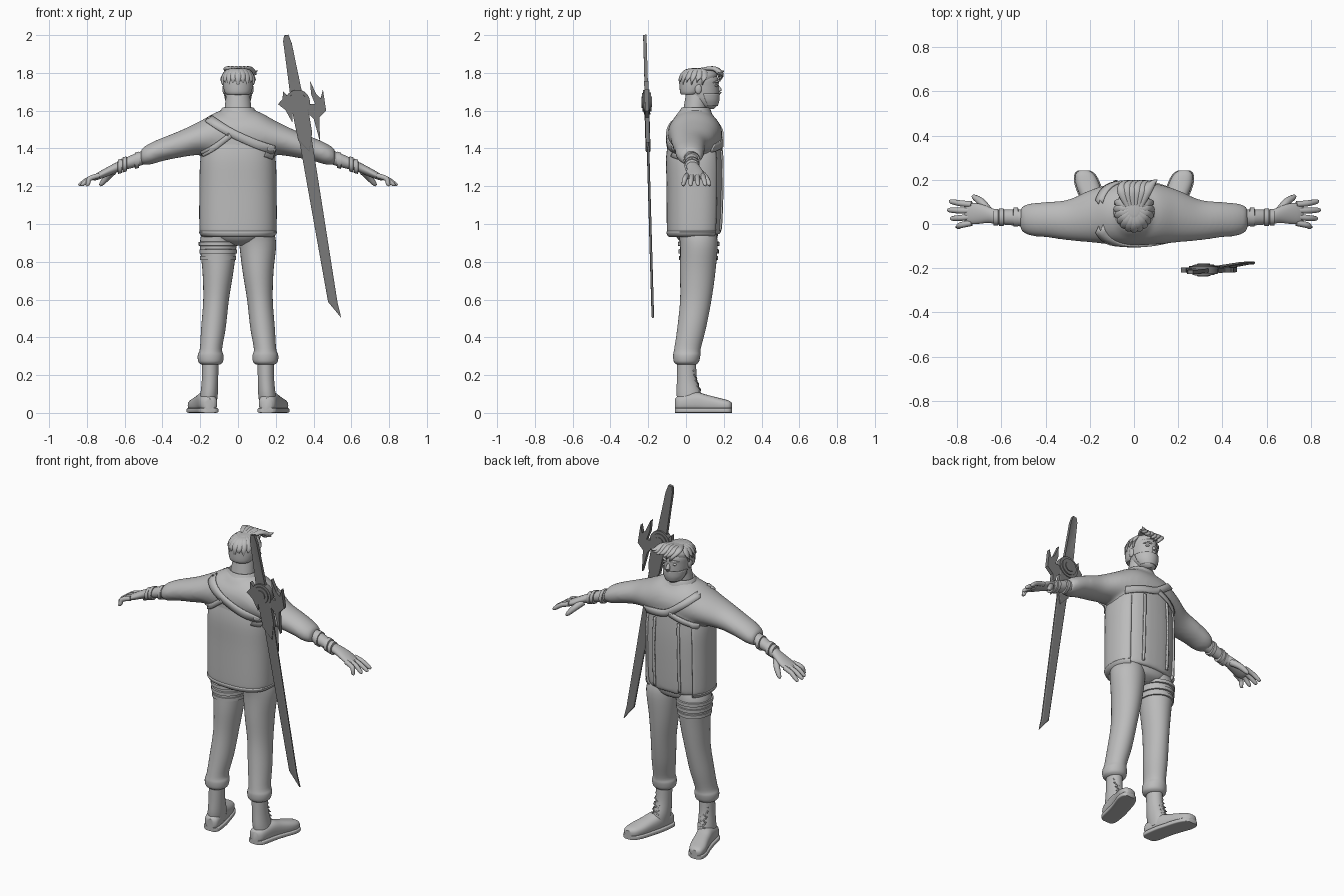
import bpy, bmesh, math
from mathutils import Vector
from mathutils.bvhtree import BVHTree

cube = bpy.data.objects.get("Cube")
if cube:
    bpy.data.objects.remove(cube, do_unlink=True)


def material(name, value):
    m = bpy.data.materials.new(name)
    m.use_nodes = True
    color = (value, value, value, 1)
    m.diffuse_color = color
    m.node_tree.nodes["Principled BSDF"].inputs["Base Color"].default_value = color
    return m


GREY = material("light grey", 0.5)
METAL = material("dark grey metal", 0.2)
SIDES = (("left", 1), ("right", -1))


def finish(name, bm, mat=GREY, angle=40):
    bmesh.ops.recalc_face_normals(bm, faces=bm.faces)
    mesh = bpy.data.meshes.new(name)
    bm.to_mesh(mesh)
    bm.free()
    ob = bpy.data.objects.new(name, mesh)
    bpy.context.collection.objects.link(ob)
    mesh.materials.append(mat)
    for o in bpy.context.selected_objects:
        o.select_set(False)
    ob.select_set(True)
    bpy.context.view_layer.objects.active = ob
    bpy.ops.object.shade_smooth_by_angle(angle=math.radians(angle))
    return ob


def smooth_rows(rows, sub=4):
    """Catmull-Rom interpolation of equally long tuples."""
    out = []
    for i in range(len(rows) - 1):
        quad = [rows[max(i - 1, 0)], rows[i], rows[i + 1], rows[min(i + 2, len(rows) - 1)]]
        for k in range(sub):
            t = k / sub
            out.append([b + (c - a) * t / 2 + (a - 2.5 * b + 2 * c - d / 2) * t * t
                        + (1.5 * (b - c) + (d - a) / 2) * t ** 3 for a, b, c, d in zip(*quad)])
    return out + [list(rows[-1])]


def loft(name, rings, axis="z", s=1, power=2, n=32, gap=None, mid=90, sub=4):
    """Rings are (position, centre a, centre b, radius a, radius b); gap opens an arc at angle mid."""
    bm, rows = bmesh.new(), []
    for t, a, b, ra, rb in smooth_rows(rings, sub):
        row = []
        for i in range(n):
            g = gap or 0
            span = (360 - 2 * g) / (n - 1 if gap else n)
            w = math.radians(mid + g + i * span)
            c, d = math.cos(w), math.sin(w)
            p = a + ra * math.copysign(abs(c) ** (2 / power), c)
            q = b + rb * math.copysign(abs(d) ** (2 / power), d)
            co = {"z": (p, q, t), "x": (t, p, q), "y": (p, t, q)}[axis]
            row.append(bm.verts.new((co[0] * s, co[1], co[2])))
        rows.append(row)
    for r0, r1 in zip(rows, rows[1:]):
        for i in range(n - 1 if gap else n):
            j = (i + 1) % n
            bm.faces.new((r0[i], r0[j], r1[j], r1[i]))
    if not gap:
        bm.faces.new(rows[0])
        bm.faces.new(rows[-1])
    return finish(name, bm)


def tube(name, points, radii, s=1, mat=GREY, n=10, flat=1):
    """Tapered round strand through the points."""
    rows = smooth_rows([(*p, r) for p, r in zip(points, radii)], 5)
    bm, loops = bmesh.new(), []
    for i, (x, y, z, r) in enumerate(rows):
        nxt, prv = rows[min(i + 1, len(rows) - 1)], rows[max(i - 1, 0)]
        rot = Vector((nxt[0] - prv[0], nxt[1] - prv[1], nxt[2] - prv[2])).to_track_quat("Z", "Y")
        ring = []
        for k in range(n):
            w = math.tau * k / n
            v = Vector((x, y, z)) + rot @ Vector((r * math.cos(w), r * flat * math.sin(w), 0))
            ring.append(bm.verts.new((v.x * s, v.y, v.z)))
        loops.append(ring)
    for r0, r1 in zip(loops, loops[1:]):
        for k in range(n):
            bm.faces.new((r0[k], r0[k - 1], r1[k - 1], r1[k]))
    bm.faces.new(loops[0])
    bm.faces.new(loops[-1])
    return finish(name, bm, mat, 60)


def ball(name, at, scale, mat=GREY):
    bm = bmesh.new()
    bmesh.ops.create_uvsphere(bm, u_segments=20, v_segments=12, radius=1)
    bmesh.ops.scale(bm, vec=scale, verts=bm.verts)
    bmesh.ops.translate(bm, vec=at, verts=bm.verts)
    return finish(name, bm, mat)


# Shirt torso and sleeves, fused into one smooth body
torso = loft("shirt_body", [(.945, 0, .048, .17, .125), (.97, 0, .048, .19, .14), (1.2, 0, .05, .195, .147),
                            (1.36, 0, .048, .19, .147), (1.5, 0, .045, .16, .135), (1.58, 0, .045, .1, .095),
                            (1.61, 0, .05, .08, .07)], power=2.5)
half = [(.1, .045, 1.472, .138, .126), (.2, .035, 1.455, .118, .09), (.3, .018, 1.425, .092, .072),
        (.4, .02, 1.395, .08, .062), (.46, .02, 1.373, .075, .058), (.5, .022, 1.36, .062, .047),
        (.515, .025, 1.355, .045, .037)]
sleeves = loft("sleeves", [(-r[0], *r[1:]) for r in reversed(half)]
               + [(0, .047, 1.475, .145, .13)] + half, axis="x")
torso.select_set(True)
bpy.context.view_layer.objects.active = torso
bpy.ops.object.join()
rem = torso.modifiers.new("fuse", "REMESH")
rem.mode, rem.voxel_size, rem.use_smooth_shade = "VOXEL", .011, True
relax = torso.modifiers.new("relax", "SMOOTH")
relax.factor, relax.iterations = .5, 8

# Open jacket shell
jacket = loft("jacket", [(.93, 0, .045, .18, .132), (.955, 0, .046, .2, .145), (1.0, 0, .048, .205, .15),
                         (1.2, 0, .05, .204, .153), (1.36, 0, .048, .197, .153), (1.48, 0, .045, .16, .13)],
              power=2.5, gap=46, n=48)
jacket.modifiers.new("cloth", "SOLIDIFY").thickness = .014
loft("jacket_hem", [(.93, 0, .045, .18, .132), (.94, 0, .045, .197, .144), (.958, 0, .046, .207, .15),
                    (.966, 0, .046, .195, .14)], power=2.5, gap=46, n=48)

# Harness straps and placket laid on the clothing
bpy.context.view_layer.update()
deps = bpy.context.evaluated_depsgraph_get()
trees = [BVHTree.FromObject(o, deps) for o in (torso, jacket)]


def ribbon(name, path, side, width):
    bm, rows = bmesh.new(), []
    pts = [Vector(p) for p in smooth_rows(path, 8)]
    for i, p in enumerate(pts):
        d = (pts[min(i + 1, len(pts) - 1)] - pts[max(i - 1, 0)]).normalized()
        row = []
        for k in (-1, 0, 1):
            q = p + Vector((-d.y, d.x)) * width * k / 2
            hits = [t.ray_cast(Vector((q.x, side, q.y)), Vector((0, -side, 0)))[0] for t in trees]
            hits = [h.y * side for h in hits if h]
            row.append(bm.verts.new((q.x, side * (max(hits) + .004), q.y)) if hits else None)
        rows.append(row)
    for r0, r1 in zip(rows, rows[1:]):
        for k in (0, 1):
            quad = (r0[k], r0[k + 1], r1[k + 1], r1[k])
            if all(quad):
                bm.faces.new(quad)
    ob = finish(name, bm)
    ob.modifiers.new("leather", "SOLIDIFY").thickness = .01
    ob.modifiers["leather"].offset = 0


ribbon("back_strap", [(-.16, 1.56), (-.05, 1.49), (.08, 1.43), (.19, 1.39)], -1, .045)
ribbon("back_side_strap", [(-.19, 1.37), (-.12, 1.41), (-.04, 1.47)], -1, .03)
ribbon("strap_buckle", [(.15, 1.385), (.19, 1.37)], -1, .06)
ribbon("chest_strap", [(-.16, 1.56), (-.09, 1.5), (0, 1.44), (.1, 1.42), (.18, 1.4)], 1, .04)
ribbon("chest_side_strap", [(-.18, 1.38), (-.1, 1.41), (-.02, 1.44)], 1, .03)
for label, s in SIDES:
    ribbon(label + "_placket", [(.085 * s, .965), (.085 * s, 1.2), (.08 * s, 1.39)], 1, .014)

# Neck, collar, head and mask
loft("neck", [(1.56, 0, .045, .076, .068), (1.62, 0, .05, .07, .062), (1.69, 0, .06, .062, .06)])
loft("collar", [(1.585, 0, .047, .1, .09), (1.605, 0, .05, .09, .08), (1.618, 0, .05, .08, .072),
                (1.61, 0, .05, .07, .06)])
face = [(1.61, 0, .12, .022, .028), (1.625, 0, .112, .045, .05), (1.655, 0, .096, .062, .075),
        (1.69, 0, .084, .069, .089), (1.73, 0, .076, .073, .097), (1.77, 0, .073, .073, .097),
        (1.81, 0, .072, .053, .07), (1.82, 0, .072, .02, .03)]
loft("head", face)
mask = loft("face_mask", [(t, a, b, ra + .006, rb + .006) for t, a, b, ra, rb in face[1:4]], gap=95, mid=270)
mask.modifiers.new("cloth", "SOLIDIFY").thickness = .006
tube("nose", [(0, .165, 1.735), (0, .178, 1.705), (0, .17, 1.69)], (.007, .013, .008))
for label, s in SIDES:
    ball(label + "_ear", (.073 * s, .065, 1.715), (.01, .018, .027))
    ball(label + "_eye", (.032 * s, .158, 1.733), (.014, .009, .007))
    tube(label + "_brow", [(.012, .172, 1.748), (.033, .166, 1.754), (.055, .145, 1.748)], (.004, .006, .003), s)

# Hair cap with swept locks
loft("hair_cap", [(1.685, 0, .025, .06, .05), (1.7, 0, .032, .071, .064), (1.74, 0, .05, .08, .084),
                  (1.785, 0, .067, .079, .098), (1.815, 0, .072, .056, .075), (1.827, 0, .072, .02, .03)])
for i in range(13):
    w = math.radians(165 + i * 210 / 12)
    c, d = math.cos(w), math.sin(w)
    drop = 1.735 + .015 * (i % 2)
    tube("hair_lock", [(.01 * c, .075 + .01 * d, 1.822), (.055 * c, .073 + .07 * d, 1.81),
                       (.08 * c, .068 + .097 * d, 1.775), (.083 * c, .062 + .095 * d, drop)],
         (.008, .02, .018, .003), flat=.5)
for i in range(6):
    x = -.055 + .023 * i
    tube("fringe_lock", [(x * .5, .08, 1.82), (x, .15, 1.822), (x + .018, .182, 1.79 + .006 * (i % 2)),
                         (x + .04, .178, 1.755 + .008 * i)], (.012, .022, .018, .003), flat=.6)
tube("hair_spike", [(.02, .1, 1.82), (.06, .15, 1.822), (.085, .185, 1.805), (.105, .2, 1.812)],
     (.012, .02, .014, .002), flat=.6)

for label, s in SIDES:
    # Forearm, hand and bracelets
    loft(label + "_forearm_and_palm", [(.47, .025, 1.362, .042, .038), (.55, .03, 1.335, .036, .036),
                                       (.62, .032, 1.31, .033, .027), (.66, .042, 1.292, .037, .026),
                                       (.71, .047, 1.268, .047, .023), (.75, .045, 1.25, .045, .018),
                                       (.768, .044, 1.243, .034, .011)], axis="x", s=s)
    for x, z, r in ((.535, 1.34, .043), (.6, 1.318, .04), (.625, 1.308, .038)):
        loft(label + "_bracelet", [(x - .012, .031, z, r - .008, r - .008), (x - .01, .031, z, r, r),
                                   (x + .01, .031, z - .005, r, r), (x + .012, .031, z - .005, r - .008, r - .008)],
             axis="x", s=s, sub=1)
    for k, reach in enumerate((.805, .83, .842, .835)):
        y = .002 + k * .028
        tip = .01 * (k - 1.5) + y
        tube(label + "_finger", [(.735, y + .003, 1.257), (.785, (y + tip) / 2, 1.24),
                                 (reach - .01, tip, 1.212), (reach, tip, 1.203)], (.014, .0135, .011, .005), s)
    tube(label + "_thumb", [(.66, .06, 1.28), (.69, .098, 1.25), (.72, .12, 1.216), (.73, .125, 1.203)],
         (.02, .018, .013, .006), s)

    # Trouser leg with turned cuff
    loft(label + "_trouser_leg", [(.98, .09, .05, .09, .1), (.9, .104, .068, .098, .1), (.75, .106, .062, .082, .094),
                                  (.6, .116, .052, .068, .083), (.45, .13, .03, .065, .076),
                                  (.34, .143, .008, .059, .07), (.305, .145, .004, .068, .072),
                                  (.27, .145, .002, .065, .066), (.255, .145, .002, .048, .05)], s=s)

    # Boot: shaft, foot, sole and laces
    loft(label + "_boot_shaft", [(.28, .146, .003, .043, .05), (.18, .148, .005, .043, .053),
                                 (.1, .153, .015, .046, .065), (.04, .16, .02, .045, .06)], s=s)
    foot = [(-.058, .152, .045, .025, .03), (-.035, .155, .05, .045, .042), (.05, .17, .058, .05, .052),
            (.11, .187, .05, .051, .046), (.18, .21, .042, .053, .036), (.225, .222, .038, .042, .028),
            (.243, .226, .035, .02, .018)]
    loft(label + "_boot_foot", foot, axis="y", s=s, power=2.5)
    loft(label + "_boot_sole", [(y, x, .013, r + .006, .013) for y, x, z, r, h in foot], axis="y", s=s, power=6)
    for k in range(5):
        z, y = .11 + .03 * k, .088 - .01 * k
        for e in (-1, 1):
            tube(label + "_lace", [(.158 - .022 * e, y - .016, z), (.158, y - .014 + .002 * e, z + .012),
                                   (.158 + .022 * e, y - .02, z + .025)], (.004, .004, .004), s, n=6)

# Seat of the trousers and strapped thigh
loft("trouser_seat", [(.885, 0, .065, .04, .05), (.91, 0, .062, .12, .095), (.95, 0, .055, .17, .115),
                      (1.0, 0, .05, .175, .12)], power=2.4)
for z, x, r in ((.895, -.105, .103), (.855, -.105, .1), (.82, -.106, .096)):
    loft("thigh_strap", [(z - .012, x, .067, r - .012, r), (z - .01, x, .067, r, r + .007),
                         (z + .01, x, .067, r, r + .007), (z + .012, x, .067, r - .012, r)], sub=1)


# Great sword: plates in one tilted frame
def plate(name, outline, depth, ridge=0):
    bm = bmesh.new()
    f = bm.faces.new([bm.verts.new((x, -depth / 2, z)) for x, z in outline])
    top = bmesh.ops.extrude_face_region(bm, geom=[f])["geom"]
    bmesh.ops.translate(bm, vec=(0, depth, 0), verts=[v for v in top if isinstance(v, bmesh.types.BMVert)])
    if ridge:
        caps = [g for g in bm.faces if len(g.verts) == len(outline) and len(outline) > 4]
        bmesh.ops.inset_region(bm, faces=caps, thickness=ridge, depth=ridge / 3)
    return hang(finish(name, bm, METAL, 20))


def hang(ob):
    ob.location = (.315, -.208, 1.645)
    ob.rotation_euler = (.028, math.radians(-9.5), 0)
    return ob


def disc(name, radius, depth):
    return hang(tube(name, [(0, -depth / 2, 0), (0, depth / 2, 0)], (radius, radius), mat=METAL, n=32))


plate("sword_blade", [(-.026, -.05), (.044, -.05), (.034, -1.08), (.04, -1.165), (-.015, -1.07)], .008, .008)
plate("blade_collar", [(-.036, -.04), (.05, -.04), (.05, -.17), (.02, -.27), (-.03, -.2)], .022, .006)
plate("sword_handle", [(-.032, .05), (.032, .05), (.024, .25), (.022, .31), (.012, .36), (-.012, .36),
                       (-.022, .33), (-.026, .2)], .018, .006)
plate("guard_hook", [(.084, .1), (.105, .025), (.125, 0), (.144, .045), (.142, -.07), (.1, -.1), (.083, -.23),
                     (.07, -.1), (.04, -.06), (.05, -.02), (.09, -.025), (.078, .03)], .022)
plate("guard_fang", [(-.066, .07), (-.075, .03), (-.103, .006), (-.07, -.03), (-.045, -.1), (-.03, -.03),
                     (-.04, .03)], .022)
disc("guard_disc", .066, .034)
disc("guard_ring", .05, .046)
disc("guard_gem", .03, .056)
